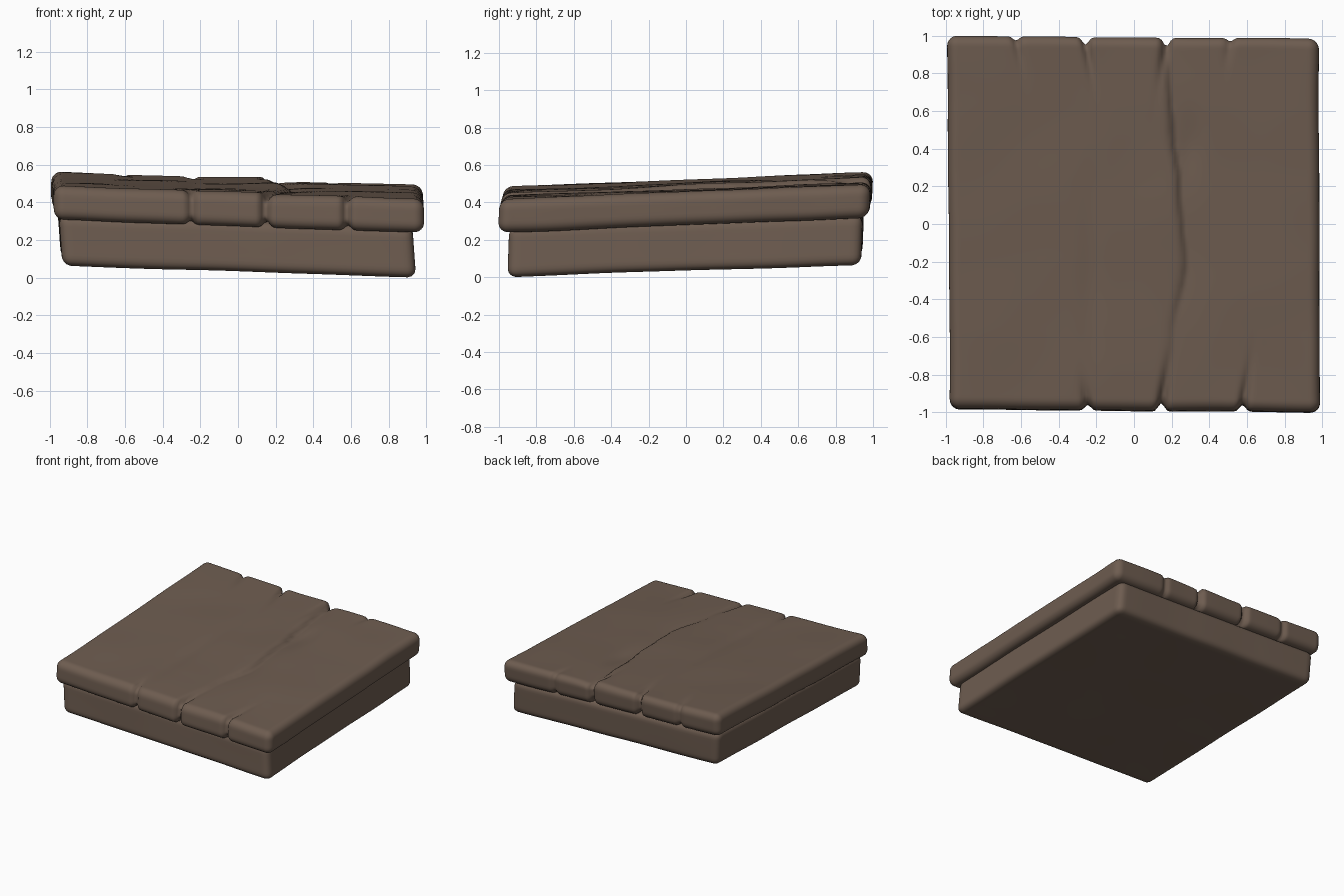
import bpy, bmesh, math
from mathutils import Vector, noise

cube = bpy.data.objects.get("Cube")
if cube:
    bpy.data.objects.remove(cube, do_unlink=True)

wood = bpy.data.materials.new("brown_wood")
wood.use_nodes = True
brown = (0.155, 0.108, 0.08, 1)
wood.diffuse_color = brown
wood.node_tree.nodes["Principled BSDF"].inputs["Base Color"].default_value = brown
wood.node_tree.nodes["Principled BSDF"].inputs["Roughness"].default_value = 0.9


def ease(u):
    # Crowd the mesh lines towards the rounded edges
    return 0.55 * u + 0.45 * math.sin(u * math.pi / 2)


def rounded_slab(name, half, radius, cuts, shape):
    """Dense rounded box whose vertices are then moved by shape(p, t)."""
    bm = bmesh.new()
    bmesh.ops.create_cube(bm, size=2)
    for axis in range(3):
        edges = [e for e in bm.edges
                 if abs(e.verts[0].co[axis] - e.verts[1].co[axis]) > 1]
        bmesh.ops.subdivide_edges(bm, edges=edges, cuts=cuts[axis], use_grid_fill=True)
    for v in bm.verts:
        p = Vector([ease(v.co[i]) * half[i] for i in range(3)])
        inner = Vector([max(radius - half[i], min(half[i] - radius, p[i])) for i in range(3)])
        out = p - inner
        if out.length > 0:
            p = inner + out.normalized() * radius
        v.co = shape(p, p.z / half[2])
    bmesh.ops.recalc_face_normals(bm, faces=bm.faces)
    mesh = bpy.data.meshes.new(name)
    bm.to_mesh(mesh)
    bm.free()
    mesh.materials.append(wood)
    for f in mesh.polygons:
        f.use_smooth = True
    obj = bpy.data.objects.new(name, mesh)
    bpy.context.collection.objects.link(obj)
    return obj


def bell(d, width):
    return math.exp(-(d / width) ** 2)


def wobble(p, scale, amount):
    return noise.noise_vector(p * scale) * amount


def along(points, y):
    # Smooth path through (y, x) points
    for (y0, x0), (y1, x1) in zip(points, points[1:]):
        if y <= y1:
            k = max(0, (y - y0) / (y1 - y0))
            return x0 + (x1 - x0) * k * k * (3 - 2 * k)
    return points[-1][1]


# Plank seams at the ends: x, end (-1 front, 1 back), notch depth, groove reach
SEAMS = [(-0.25, -1, 0.03, 0.12), (0.14, -1, 0.045, 0.2), (0.57, -1, 0.035, 0.2),
         (-0.62, 1, 0.022, 0.15), (-0.25, 1, 0.04, 0.2), (0.18, 1, 0.045, 0.2),
         (0.52, 1, 0.018, 0.12)]
# Long split between the two middle planks
SPLIT = [(-1, 0.14), (-0.6, 0.19), (-0.2, 0.265), (0.2, 0.24), (0.5, 0.2), (0.8, 0.18), (1, 0.18)]


def shape_top(p, t):
    q = p.copy()
    top = max(t, 0)
    # End notches pinch the slab and run inwards as grooves
    for x, end, depth, reach in SEAMS:
        gap = 0.99 - end * p.y
        slant = 0.15 * gap * (1 if x > 0 else -1) * (-end)
        w = bell(p.x - x - slant, 0.022)
        q.y -= end * depth * w * bell(gap, 0.1)
        q.z -= t * depth * 0.85 * w * bell(gap, reach)
    # Split: raised lip on its left, sunken edge on its right
    d = p.x - along(SPLIT, p.y)
    strength = 0.25 + 0.75 / (1 + math.exp(-(p.y + 0.3) * 9))
    if d < 0:
        q.z += top * strength * 0.014 * bell(d, 0.25) * (1 - bell(d, 0.02))
    else:
        q.z -= top * strength * 0.026 * math.exp(-d / 0.11) * min(1, d / 0.012)
    # Worn hollows
    q.z -= top * 0.006 * bell(p.x + 0.23, 0.06) * bell(p.y + 0.3, 0.5)
    q.z -= top * 0.012 * bell(p.x - 0.3, 0.06) * bell(p.y - 0.42, 0.15)
    q += wobble(p, 2.5, 0.006)
    # Lean and tilt
    return Vector((q.x - 0.006 * p.y,
                   q.y - 0.009 * p.x + 0.06 * p.z,
                   q.z + 0.4 - 0.036 * p.x + 0.039 * p.y))


def shape_base(p, t):
    q = p + wobble(p, 2, 0.005)
    return Vector((q.x - 0.008 - 0.07 * p.z - 0.006 * p.y,
                   q.y + 0.04 * p.z - 0.005 * p.x,
                   q.z + 0.197 - 0.032 * p.x + 0.032 * p.y))


rounded_slab("plank_top", (0.984, 0.99, 0.09), 0.055, (150, 100, 12), shape_top)
rounded_slab("base_block", (0.938, 0.943, 0.135), 0.05, (50, 50, 14), shape_base)
